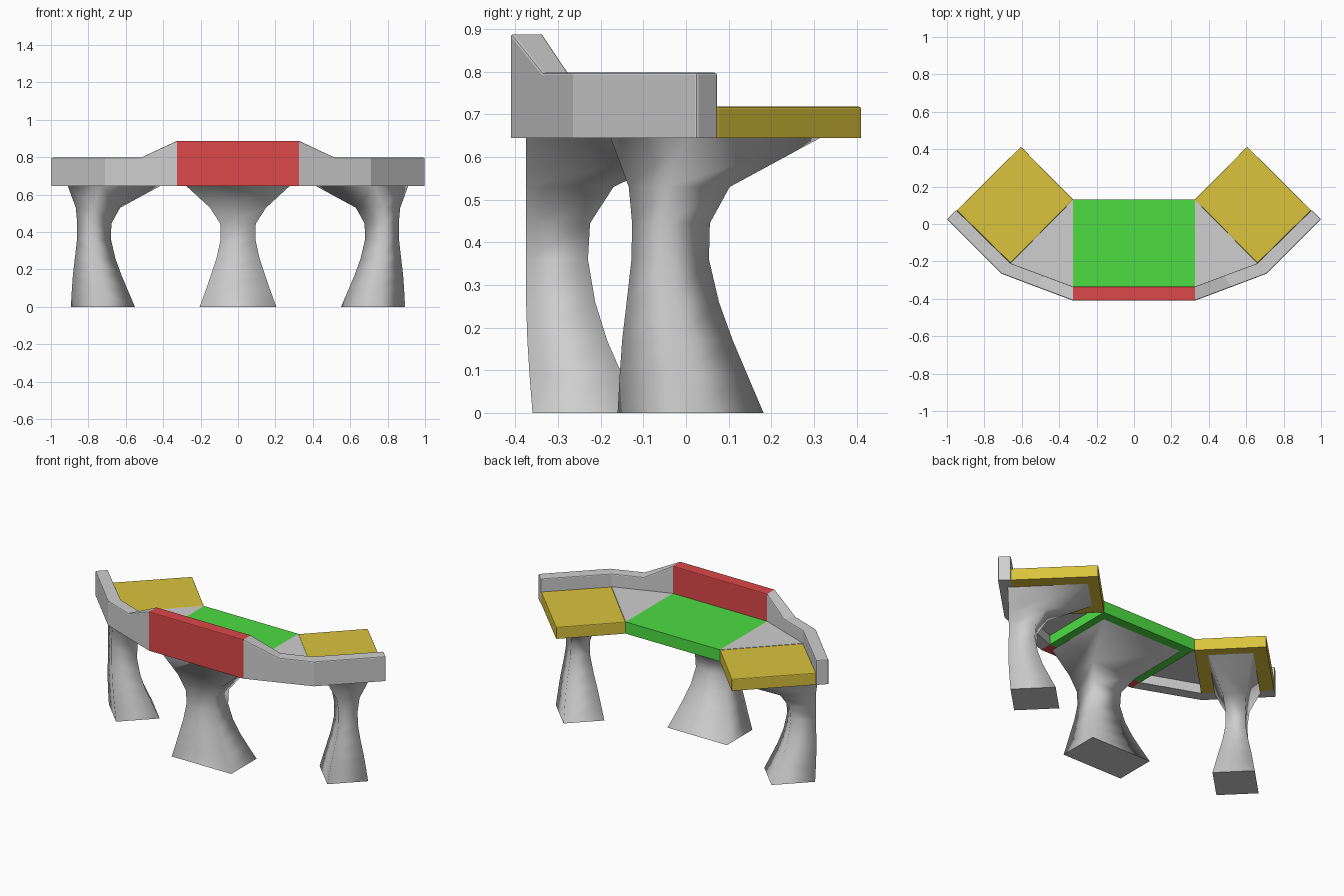
import bpy, bmesh, math
from mathutils import Vector

if "Cube" in bpy.data.objects:
    bpy.data.objects.remove(bpy.data.objects["Cube"], do_unlink=True)

BASE, DESK, RAIL, PANEL = 0.645, 0.718, 0.798, 0.888   # key heights
SEAM = 0.325                                           # half width of the middle section


def make_material(name, r, g, b):
    mat = bpy.data.materials.new(name)
    mat.use_nodes = True
    mat.diffuse_color = (r, g, b, 1)
    mat.node_tree.nodes["Principled BSDF"].inputs["Base Color"].default_value = (r, g, b, 1)
    return mat


grey = make_material("light grey", 0.62, 0.62, 0.62)
red = make_material("red", 0.72, 0.065, 0.065)
green = make_material("green", 0.075, 0.72, 0.055)
yellow = make_material("yellow", 0.70, 0.55, 0.045)


def loft(name, rings, mat, soft_edge=0.0, smooth=False):
    """Join equal rings of points into a closed solid."""
    bm = bmesh.new()
    loops = [[bm.verts.new(p) for p in ring] for ring in rings]
    n = len(loops[0])
    for a, b in zip(loops, loops[1:]):
        for i in range(n):
            j = (i + 1) % n
            bm.faces.new((a[i], a[j], b[j], b[i])).smooth = smooth
    bm.faces.new(loops[0])
    bm.faces.new(loops[-1])
    bmesh.ops.recalc_face_normals(bm, faces=bm.faces)
    if smooth:
        for loop in (loops[0], loops[-1]):
            for i in range(n):
                bm.edges.get((loop[i], loop[(i + 1) % n])).smooth = False
    if soft_edge:
        # round the free upper edges, leaving the seams tight
        chosen = []
        for e in bm.edges:
            mid = (e.verts[0].co + e.verts[1].co) / 2
            if mid.z > BASE + 0.01 and abs(abs(mid.x) - SEAM) > 0.01 and e.calc_face_angle() > 0.9:
                chosen.append(e)
        bmesh.ops.bevel(bm, geom=chosen, offset=soft_edge, segments=2, profile=0.5, affect='EDGES')
    mesh = bpy.data.meshes.new(name)
    bm.to_mesh(mesh)
    bm.free()
    mesh.materials.append(mat)
    obj = bpy.data.objects.new(name, mesh)
    bpy.context.collection.objects.link(obj)
    return obj


def plate(name, outline, low, high, mat, soft_edge=0.0):
    return loft(name, [[(x, y, z) for x, y in outline] for z in (low, high)], mat, soft_edge)


# leg profile: height, front, back, half width of middle leg, half width of side legs
LEG = [
    (0.0, -0.025, 0.225, 0.205, 0.117),
    (0.09, -0.032, 0.185, 0.172, 0.103),
    (0.17, -0.037, 0.150, 0.145, 0.090),
    (0.26, -0.040, 0.122, 0.115, 0.072),
    (0.36, -0.040, 0.105, 0.093, 0.056),
    (0.445, -0.040, 0.110, 0.095, 0.054),
    (0.53, -0.040, 0.165, 0.150, 0.065),
    (BASE, -0.040, 0.405, 0.275, 0.125),
]


def leg(name, origin, across, back, width_column):
    rings = []
    for row in LEG:
        z, near, far, half = row[0], row[1], row[2], row[width_column]
        corners = ((-half, near), (half, near), (half, far), (-half, far))
        rings.append([origin + across * u + back * v + Vector((0, 0, z)) for u, v in corners])
    loft(name, rings, grey, smooth=True)


# middle section
plate("middle_desk", [(-SEAM, -0.335), (SEAM, -0.335), (SEAM, 0.13), (-SEAM, 0.13)],
      BASE, DESK, green)
plate("front_panel", [(-SEAM, -0.41), (SEAM, -0.41), (SEAM, -0.335), (-SEAM, -0.335)],
      BASE, PANEL, red, 0.005)
leg("middle_leg", Vector((0, -0.335, 0)), Vector((1, 0, 0)), Vector((0, 1, 0)), 3)

# rail stations: outer point, inner point, top height
STATIONS = [
    ((SEAM, -0.41), (SEAM, -0.335), PANEL),
    ((0.52, -0.337), (0.485, -0.275), RAIL),
    ((0.71, -0.265), (0.66, -0.21), RAIL),
    ((1.0, 0.025), (0.95, 0.075), RAIL),
]
d = math.sqrt(0.5)

# the two wings
for side, s in (("left", 1), ("right", -1)):
    plate(side + "_desk", [(s * x, y) for x, y in
                           ((SEAM, 0.13), (0.66, -0.21), (0.948, 0.073), (0.605, 0.413))],
          BASE, DESK, yellow, 0.005)
    plate(side + "_filler", [(s * x, y) for x, y in
                             ((SEAM, 0.13), (SEAM, -0.335), (0.66, -0.21))],
          DESK - 0.015, DESK, grey)
    rings = []
    for (ox, oy), (ix, iy), top in STATIONS:
        rings.append([(s * ox, oy, BASE), (s * ix, iy, BASE), (s * ix, iy, top), (s * ox, oy, top)])
    loft(side + "_rail", rings, grey, 0.006)
    leg(side + "_leg", Vector((s * 0.793, -0.06, 0)), Vector((s * d, d, 0)),
        Vector((-s * d, d, 0)), 4)
